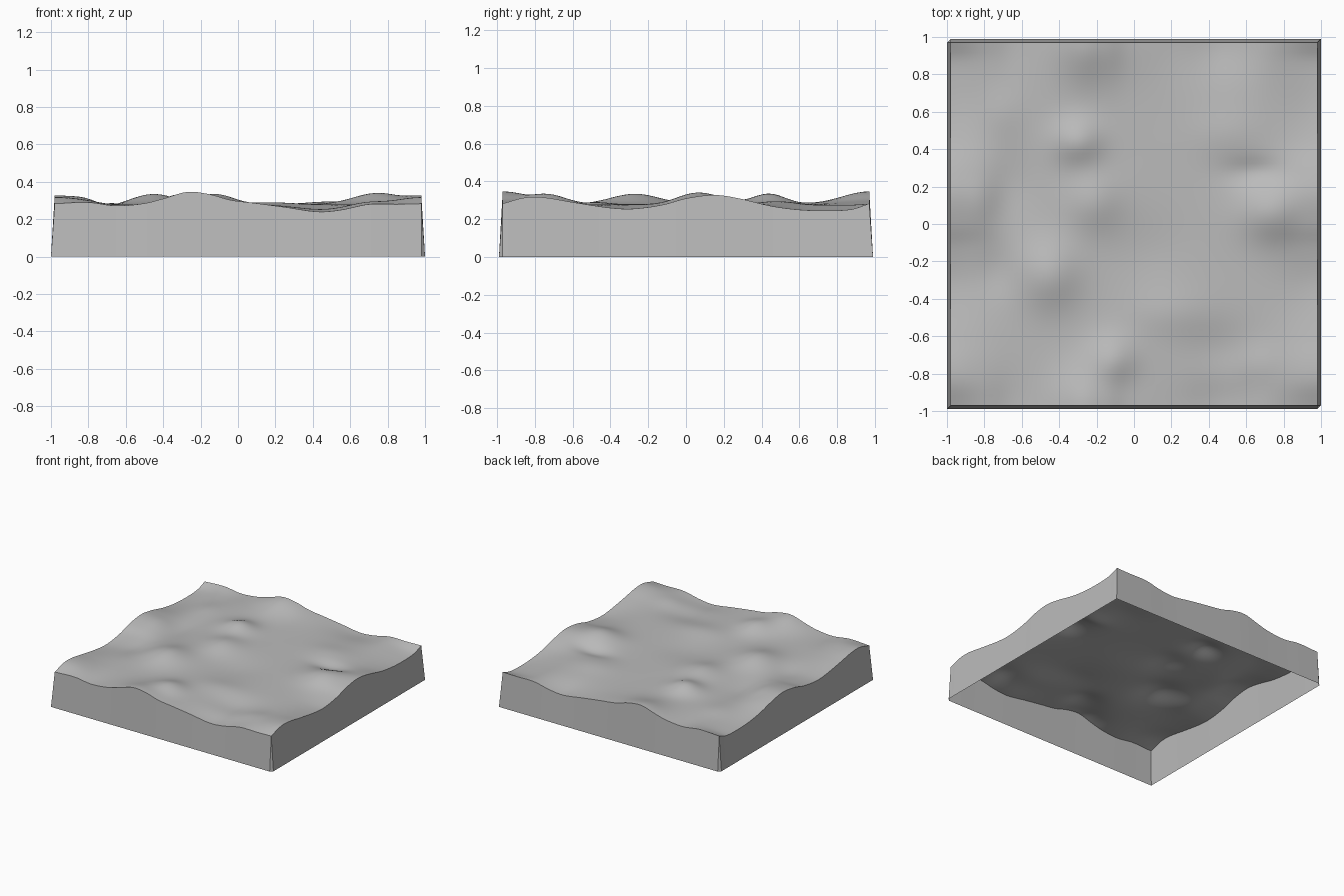
import bpy
import bmesh
from math import exp
from mathutils import Vector

cube = bpy.data.objects.get("Cube")
if cube:
    bpy.data.objects.remove(cube, do_unlink=True)

STEPS = 72
HALF_X, HALF_Y, FLARE = 0.98, 0.97, 0.02
LEVEL = 0.28

# Opposite rims share a profile, so the tile repeats
RIM_X = [(-0.98, .283), (-0.8, .29), (-0.65, .272), (-0.5, .285), (-0.4, .31),
         (-0.27, .346), (-0.15, .333), (-0.04, .303), (0.1, .285), (0.25, .265),
         (0.43, .24), (0.55, .25), (0.7, .28), (0.85, .28), (0.98, .283)]
RIM_Y = [(-0.97, .283), (-0.85, .315), (-0.75, .315), (-0.6, .29), (-0.4, .26),
         (-0.28, .255), (-0.12, .277), (0.0, .31), (0.15, .328), (0.28, .31),
         (0.45, .27), (0.6, .25), (0.75, .245), (0.88, .253), (0.97, .283)]

# Hills and hollows: x, y, rise, width, depth
HILLS = [(0.78, 0.06, .07, .2, .15), (-0.86, 0.12, .03, .1, .14),
         (-0.11, -0.76, .06, .13, .15), (0.18, -0.48, .012, .2, .12),
         (-0.45, -0.27, .055, .16, .18), (-0.3, 0.44, .055, .13, .12),
         (-0.22, 0.12, .04, .15, .16), (0.45, -0.68, -.025, .2, .16),
         (0.08, -0.15, -.015, .2, .2), (-0.66, 0.2, -.02, .13, .2),
         (0.66, 0.28, -.025, .16, .07), (0.5, 0.48, .015, .18, .13),
         (-0.76, -0.25, -.02, .12, .14), (-0.72, 0.6, .012, .12, .13),
         (0.68, -0.78, .02, .13, .12)]


def profile(points, t):
    """Smooth curve through the points."""
    last = len(points) - 1
    i = max(k for k in range(last) if k == 0 or points[k][0] <= t)

    def slope(k):
        a, b = points[max(k - 1, 0)], points[min(k + 1, last)]
        return (b[1] - a[1]) / (b[0] - a[0])

    (x0, z0), (x1, z1) = points[i], points[i + 1]
    w = x1 - x0
    u = (t - x0) / w
    blend = u * u * (3 - 2 * u)
    return (z0 + (z1 - z0) * blend + slope(i) * w * u * (1 - u) ** 2
            - slope(i + 1) * w * u * u * (1 - u))


def near_rim(t, half):
    return exp(-((half - abs(t)) / 0.2) ** 2)


def height(x, y):
    wx, wy = near_rim(x, HALF_X), near_rim(y, HALF_Y)
    corner = (.283 - LEVEL) * wx * wy
    rim = (profile(RIM_X, x) - LEVEL) * wy + (profile(RIM_Y, y) - LEVEL) * wx
    hills = sum(r * exp(-((x - cx) / sx) ** 2 - ((y - cy) / sy) ** 2)
                for cx, cy, r, sx, sy in HILLS)
    return LEVEL + rim - corner + hills * (1 - wx) * (1 - wy)


def grid_point(i, j):
    x = HALF_X * (2 * i / STEPS - 1)
    y = HALF_Y * (2 * j / STEPS - 1)
    return Vector((x, y, height(x, y)))


def make_object(name, bm, material, smooth):
    mesh = bpy.data.meshes.new(name)
    for face in bm.faces:
        face.smooth = smooth
    bm.to_mesh(mesh)
    bm.free()
    mesh.materials.append(material)
    obj = bpy.data.objects.new(name, mesh)
    bpy.context.collection.objects.link(obj)
    return obj


grey = bpy.data.materials.new("plain grey")
grey.use_nodes = True
colour = (0.5, 0.5, 0.5, 1)
grey.diffuse_color = colour
grey.node_tree.nodes["Principled BSDF"].inputs["Base Color"].default_value = colour

# Rolling ground surface
bm = bmesh.new()
rows = [[bm.verts.new(grid_point(i, j)) for i in range(STEPS + 1)]
        for j in range(STEPS + 1)]
for low, high in zip(rows, rows[1:]):
    for i in range(STEPS):
        bm.faces.new((low[i], low[i + 1], high[i + 1], high[i]))
make_object("ground_surface", bm, grey, True)

# Four flared side walls, open underneath
bm = bmesh.new()
span = range(STEPS + 1)
sides = [((0, -1), [(i, 0) for i in span]),
         ((1, 0), [(STEPS, j) for j in span]),
         ((0, 1), [(i, STEPS) for i in reversed(span)]),
         ((-1, 0), [(0, j) for j in reversed(span)])]
ends = []
for (nx, ny), cells in sides:
    tops, feet = [], []
    for i, j in cells:
        p = grid_point(i, j)
        foot = Vector((p.x + nx * FLARE, p.y + ny * FLARE, 0))
        if (i, j) in ((0, 0), (STEPS, STEPS)):
            sign = 1 if i else -1
            foot = Vector((p.x + sign * FLARE, p.y + sign * FLARE, 0))
        tops.append(bm.verts.new(p))
        feet.append(bm.verts.new(foot))
    for k in range(STEPS):
        bm.faces.new((feet[k], feet[k + 1], tops[k + 1], tops[k]))
    ends.append((feet[0], feet[-1], tops[-1]))

# Narrow wedges closing the two cut corners
for a, b in ((0, 1), (2, 3)):
    bm.faces.new((ends[a][1], ends[b][0], ends[a][2]))
make_object("side_walls", bm, grey, False)
